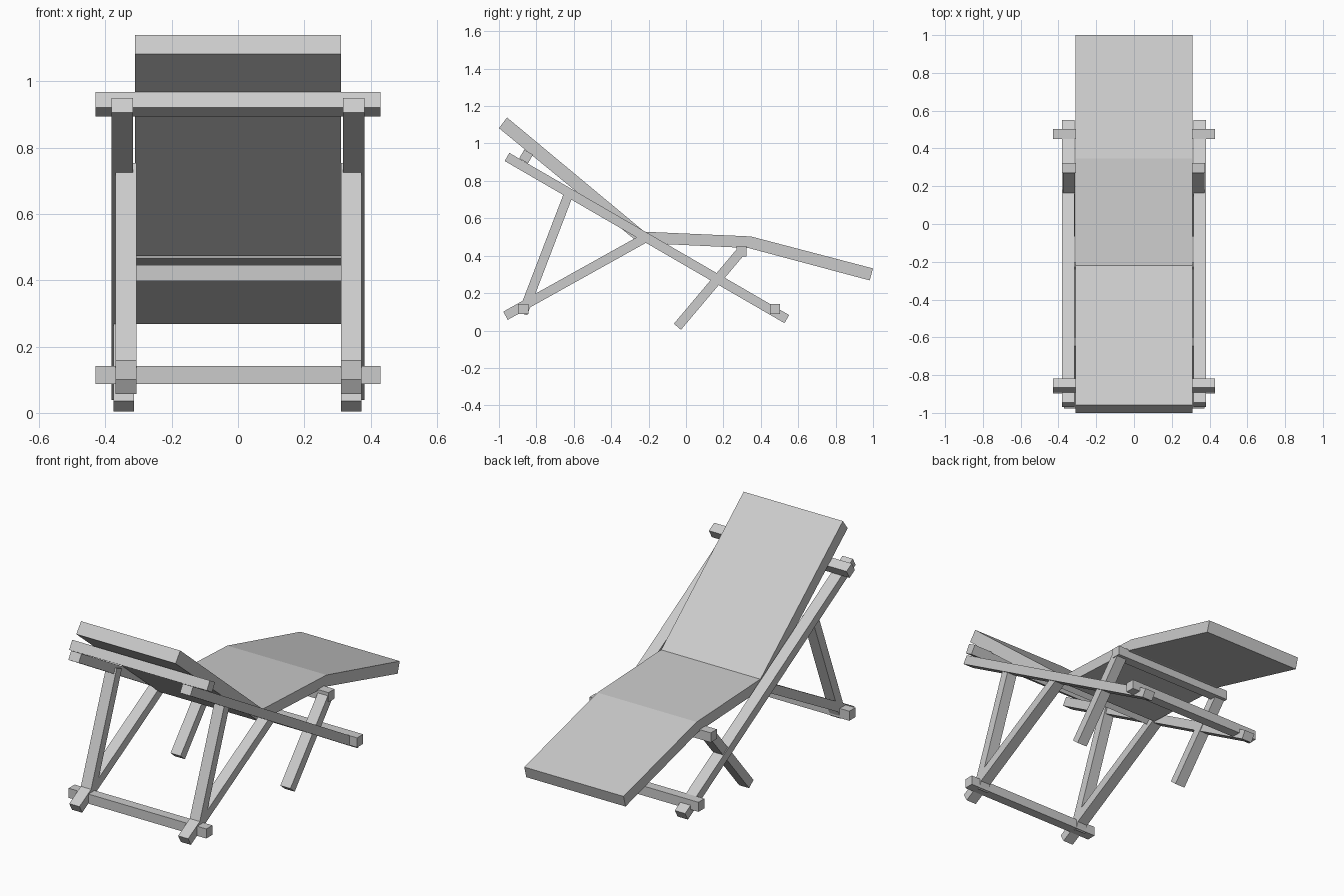
import bpy, math

if "Cube" in bpy.data.objects:
    bpy.data.objects.remove(bpy.data.objects["Cube"])


def prism(name, profile, x0, x1):
    """Extrude a (y, z) outline from x0 to x1."""
    n = len(profile)
    verts = [(x, y, z) for x in (x0, x1) for y, z in profile]
    faces = [tuple(range(n))[::-1], tuple(range(n, 2 * n))]
    faces += [(i, (i + 1) % n, n + (i + 1) % n, n + i) for i in range(n)]
    me = bpy.data.meshes.new(name)
    me.from_pydata(verts, [], faces)
    # consistent outward normals
    import bmesh
    bm = bmesh.new()
    bm.from_mesh(me)
    bmesh.ops.recalc_face_normals(bm, faces=bm.faces)
    bm.to_mesh(me)
    bm.free()
    ob = bpy.data.objects.new(name, me)
    bpy.context.collection.objects.link(ob)
    return ob


def beam(a, b, t):
    """(y, z) outline of a straight beam from a to b with thickness t."""
    dy, dz = b[0] - a[0], b[1] - a[1]
    length = math.hypot(dy, dz)
    ny, nz = -dz / length * t / 2, dy / length * t / 2
    return [(a[0] + ny, a[1] + nz), (a[0] - ny, a[1] - nz),
            (b[0] - ny, b[1] - nz), (b[0] + ny, b[1] + nz)]


def square(y, z, size, angle=0):
    """(y, z) outline of a square bar, tilted by angle."""
    c, s = math.cos(angle) * size / 2, math.sin(angle) * size / 2
    return beam((y - c, z - s), (y + c, z + s), size)


# Cushions: tilted backrest and bent seat
prism("backrest", [(-1.0, 1.082), (-0.957, 1.139), (-0.215, 0.522), (-0.258, 0.473)],
      -0.31, 0.31)
prism("seat", [(-0.22, 0.528), (0.347, 0.503), (1.0, 0.332), (0.982, 0.268),
               (0.335, 0.441), (-0.20, 0.466)], -0.31, 0.31)

# Side frame: name, start, end, right x range, left x range
rail_tilt = math.atan2(0.061 - 0.928, 0.539 + 0.957)
frame = [
    ("long_rail", (-0.957, 0.928), (0.539, 0.061), (0.316, 0.381), (-0.381, -0.316)),
    ("front_strut", (-0.873, 0.09), (-0.622, 0.745), (0.310, 0.373), (-0.370, -0.306)),
    ("base_strut", (-0.965, 0.079), (-0.215, 0.497), (0.310, 0.373), (-0.370, -0.306)),
    ("rear_leg", (-0.046, 0.020), (0.300, 0.430), (0.310, 0.373), (-0.376, -0.313)),
]
for name, a, b, right, left in frame:
    prism(name + "_right", beam(a, b, 0.05), *right)
    prism(name + "_left", beam(a, b, 0.05), *left)

# Crossbars joining the two sides
prism("top_crossbar", square(-0.855, 0.930, 0.054, rail_tilt), -0.43, 0.43)
prism("front_foot_crossbar", square(-0.870, 0.114, 0.054), -0.43, 0.43)
prism("rear_foot_crossbar", square(0.476, 0.114, 0.054), -0.43, 0.43)
prism("seat_crossbar", square(0.296, 0.424, 0.054), -0.381, 0.377)
